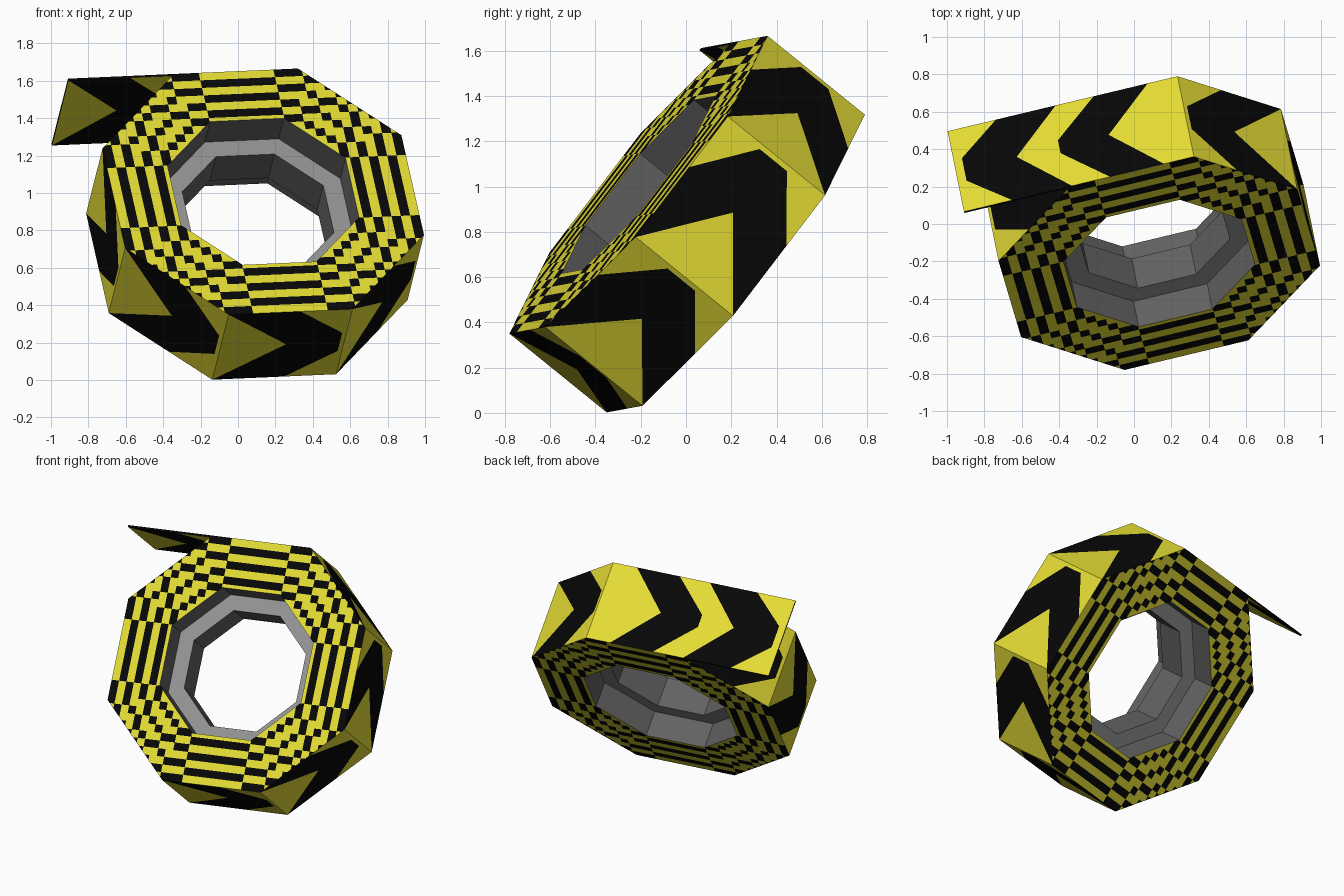
import bpy, bmesh, math
from mathutils import Vector, Matrix

if "Cube" in bpy.data.objects:
    bpy.data.objects.remove(bpy.data.objects["Cube"])

R_OUT, R_IN, R_CORE, DEPTH = 0.89, 0.53, 0.42, 0.56
RECESS = 0.177          # how far the core sits inside the roll
TAIL = 0.584            # loose end length
PIX = R_OUT * math.cos(math.pi / 8) / 16   # cell size of the layered edge pattern


def material(name, rgb):
    m = bpy.data.materials.new(name)
    m.diffuse_color = (*rgb, 1)
    m.use_nodes = True
    m.node_tree.nodes["Principled BSDF"].inputs["Base Color"].default_value = m.diffuse_color
    return m


YELLOW = material("tape yellow", (0.77, 0.71, 0.035))
BLACK = material("tape black", (0.002, 0.002, 0.002))
GREY = material("core grey", (0.29, 0.29, 0.29))
DARK_GREY = material("core dark grey", (0.12, 0.12, 0.12))

# Roll placement: local Z is the front of the roll, local Y the middle of its top side
to_top = Vector((0.185, 0.57, 0.6575)).normalized()
to_right = Vector((0.865, -0.01, -0.23))
to_right = (to_right - to_top * to_right.dot(to_top)).normalized()
c, s = math.cos(math.pi / 8), math.sin(math.pi / 8)
ax_x = to_right * c + to_top * s
ax_y = to_top * c - to_right * s
ax_z = ax_x.cross(ax_y)
PLACE = Matrix.Translation((0.135, -0.21, 1.008)) @ Matrix((ax_x, ax_y, ax_z)).transposed().to_4x4()


def finish(bm, name, mats):
    bmesh.ops.remove_doubles(bm, verts=bm.verts, dist=1e-5)
    bm.transform(PLACE)
    me = bpy.data.meshes.new(name)
    bm.to_mesh(me)
    bm.free()
    for m in mats:
        me.materials.append(m)
    ob = bpy.data.objects.new(name, me)
    bpy.context.collection.objects.link(ob)
    return ob


def corner(r, k, z):
    a = math.radians(22.5 + 45 * k)
    return Vector((r * math.cos(a), r * math.sin(a), z))


def add_face(bm, pts, mat, outward):
    f = bm.faces.new([bm.verts.new(p) for p in pts])
    f.normal_update()
    if f.normal.dot(outward) < 0:
        f.normal_flip()
    f.material_index = mat


# Arrow borders as (along, across) lines from the edge to the middle; colours alternate between them
ONE_ARROW = [[(0, 0), (0.53, 0.5)], [(0.58, 0), (0.965, 0.36), (0.965, 0.5)]]
TWO_ARROWS = [[(0.13, 0), (0.335, 0.5)], [(0.365, 0), (0.55, 0.42), (0.55, 0.5)],
              [(0.53, 0), (0.735, 0.5)], [(0.79, 0), (0.963, 0.36), (0.963, 0.5)]]


def arrow_panel(bm, start, end, outward, borders=ONE_ARROW):
    back = Vector((0, 0, -DEPTH))
    lines = [[(0, 0), (0, 0.5)]] + borders + [[(1, 0), (1, 0.5)]]
    for i, (l0, l1) in enumerate(zip(lines, lines[1:])):
        pts = l0 + [p for p in reversed(l1) if p not in l0]
        for flip in (False, True):
            add_face(bm, [start + (end - start) * a + back * (1 - h if flip else h) for a, h in pts],
                     i % 2, outward)


# Outer side of the roll, one arrow per flat; the top flat belongs to the loose end
bm = bmesh.new()
for k in (0, 2, 3, 4, 5, 6, 7):
    p, q = corner(R_OUT, k, 0), corner(R_OUT, k + 1, 0)
    arrow_panel(bm, p, q, p + q)
finish(bm, "tape_outside", [YELLOW, BLACK])

# Top flat and the loose end continuing it, thin strip with arrows on both sides
bm = bmesh.new()
up, thick = Vector((0, 1, 0)), Vector((0, 0.012, 0))
p = corner(R_OUT, 2, 0)
q = p - Vector((TAIL, 0, 0))
back = Vector((0, 0, -DEPTH))
arrow_panel(bm, corner(R_OUT, 1, 0), q, up, TWO_ARROWS)
arrow_panel(bm, q - thick, p - thick, -up)
add_face(bm, [p, q, q - thick, p - thick], 1, Vector((0, 0, 1)))
add_face(bm, [v + back for v in (p, q, q - thick, p - thick)], 1, Vector((0, 0, -1)))
add_face(bm, [q, q + back, q + back - thick, q - thick], 1, Vector((-1, 0, 0)))
finish(bm, "tape_loose_end", [YELLOW, BLACK])

# Layered front and back edges, cut into small cells and coloured as stepped rings
bm = bmesh.new()
for z, n in ((0, 1), (-DEPTH, -1)):
    for k in range(8):
        add_face(bm, [corner(R_IN, k, z), corner(R_OUT, k, z),
                      corner(R_OUT, k + 1, z), corner(R_IN, k + 1, z)], 0, Vector((0, 0, n)))
bmesh.ops.remove_doubles(bm, verts=bm.verts, dist=1e-5)
for i in range(-15, 16):
    for axis in ((1, 0, 0), (0, 1, 0)):
        bmesh.ops.bisect_plane(bm, geom=bm.verts[:] + bm.edges[:] + bm.faces[:], dist=1e-6,
                               plane_co=Vector(axis) * i * PIX, plane_no=axis)
for f in bm.faces:
    m = f.calc_center_median()
    lo, hi = sorted((int(abs(m.x) / PIX), int(abs(m.y) / PIX)))
    rings = [int(math.sqrt(max(0, (r + 0.6) ** 2 - (lo + 0.5) ** 2))) for r in (10, 12, 14, 16)]
    f.material_index = 1 if hi in rings else 0
finish(bm, "tape_layered_edges", [YELLOW, BLACK])

# Core: stepped octagonal lining of the hole, dark walls and lighter ledges
bm = bmesh.new()
profile = [(R_IN, 0), (R_IN, -RECESS), (R_CORE, -RECESS),
           (R_CORE, RECESS - DEPTH), (R_IN, RECESS - DEPTH), (R_IN, -DEPTH)]
for (r0, z0), (r1, z1) in zip(profile, profile[1:]):
    for k in range(8):
        f = bm.faces.new([bm.verts.new(v) for v in (
            corner(r0, k, z0), corner(r0, k + 1, z0), corner(r1, k + 1, z1), corner(r1, k, z1))])
        f.material_index = 1 if r0 == r1 else 0
finish(bm, "core", [GREY, DARK_GREY])
